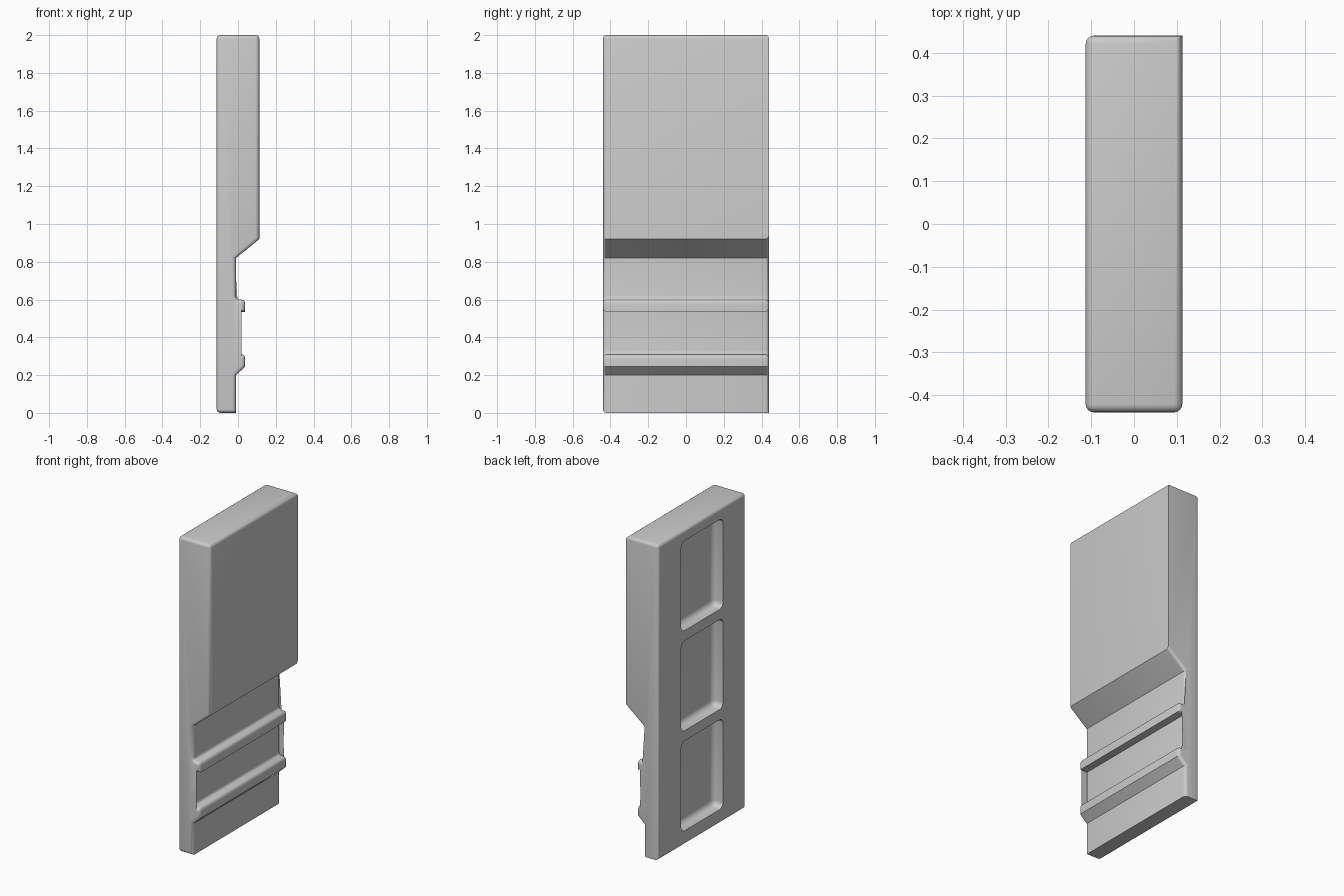
import bpy, bmesh
from mathutils import Vector

cube = bpy.data.objects.get("Cube")
if cube:
    bpy.data.objects.remove(cube, do_unlink=True)

HALF_Y = 0.44      # half of the panel width
BACK_X = -0.113    # flat, pocketed side
FACE_X = 0.113     # thick upper side
STEP_X = -0.01     # thin lower side
RIB_X = 0.038
ROUND = 0.02

grey = bpy.data.materials.new("plain grey")
grey.use_nodes = True
grey.diffuse_color = (0.6, 0.6, 0.6, 1)
grey.node_tree.nodes["Principled BSDF"].inputs["Base Color"].default_value = (0.6, 0.6, 0.6, 1)


def fillet(prev, corner, nxt, radius, steps=4):
    """Points of a rounded corner (quadratic arc)."""
    c = Vector(corner)
    a = c + (Vector(prev) - c).normalized() * radius
    b = c + (Vector(nxt) - c).normalized() * radius
    return [a * (1 - t) ** 2 + c * 2 * t * (1 - t) + b * t * t
            for t in (i / steps for i in range(steps + 1))]


def make_object(name, bm):
    mesh = bpy.data.meshes.new(name)
    bmesh.ops.recalc_face_normals(bm, faces=bm.faces)
    bm.to_mesh(mesh)
    bm.free()
    mesh.materials.append(grey)
    obj = bpy.data.objects.new(name, mesh)
    bpy.context.collection.objects.link(obj)
    return obj


# Side outline in x and z; the third value is the corner radius
outline = [
    (BACK_X, 0, 0), (STEP_X, 0, 0),
    (STEP_X, 0.2, 0), (RIB_X, 0.245, 0), (RIB_X, 0.31, 0.024), (STEP_X, 0.31, 0.02),
    (STEP_X, 0.535, 0), (RIB_X, 0.535, 0), (RIB_X, 0.6, 0.024), (STEP_X, 0.6, 0.02),
    (STEP_X, 0.82, 0), (FACE_X, 0.92, 0), (FACE_X, 2, 0), (BACK_X, 2, 0),
]
points = []
for i, (x, z, r) in enumerate(outline):
    if r:
        points += fillet(outline[i - 1][:2], (x, z), outline[i + 1][:2], r)
    else:
        points.append(Vector((x, z)))

# Panel body: outline extruded along y
bm = bmesh.new()
front = [bm.verts.new((p.x, -HALF_Y, p.y)) for p in points]
face = bm.faces.new(front)
extruded = bmesh.ops.extrude_face_region(bm, geom=[face])["geom"]
bmesh.ops.translate(bm, vec=(0, 2 * HALF_Y, 0),
                    verts=[v for v in extruded if isinstance(v, bmesh.types.BMVert)])


def is_rounded(edge):
    a, b = (v.co for v in edge.verts)
    mid = (a + b) / 2
    if abs(a.y - b.y) > 0.1:     # edges across the width
        return mid.z > 1.99 or (mid.z < 0.01 and mid.x < -0.1)
    if mid.y < 0:                # whole front outline
        return True
    upper_face = mid.x > 0.1 and mid.z > 1
    return not upper_face and mid.z > 0.01


bmesh.ops.bevel(bm, geom=[e for e in bm.edges if is_rounded(e)], offset=ROUND,
                offset_type='OFFSET', segments=4, profile=0.5,
                affect='EDGES', clamp_overlap=False)
panel = make_object("panel", bm)

# Three rounded pockets in the flat side
for centre_z in (0.375, 1.01, 1.645):
    bm = bmesh.new()
    bmesh.ops.create_cube(bm, size=1)
    bmesh.ops.scale(bm, vec=(0.2, 0.42, 0.57), verts=bm.verts)
    bmesh.ops.bevel(bm, geom=bm.edges[:], offset=0.035, segments=5, profile=0.5,
                    affect='EDGES', clamp_overlap=False)
    bmesh.ops.translate(bm, vec=(BACK_X - 0.03, 0, centre_z), verts=bm.verts)
    cutter = make_object("pocket_cutter", bm)
    cutter.hide_render = True
    cut = panel.modifiers.new("pocket", 'BOOLEAN')
    cut.operation = 'DIFFERENCE'
    cut.solver = 'EXACT'
    cut.object = cutter
    bpy.context.view_layer.objects.active = panel
    bpy.ops.object.modifier_apply(modifier=cut.name)
    bpy.data.objects.remove(cutter, do_unlink=True)

bpy.ops.object.select_all(action='DESELECT')
panel.select_set(True)
bpy.context.view_layer.objects.active = panel
bpy.ops.object.shade_smooth_by_angle(angle=0.55)
